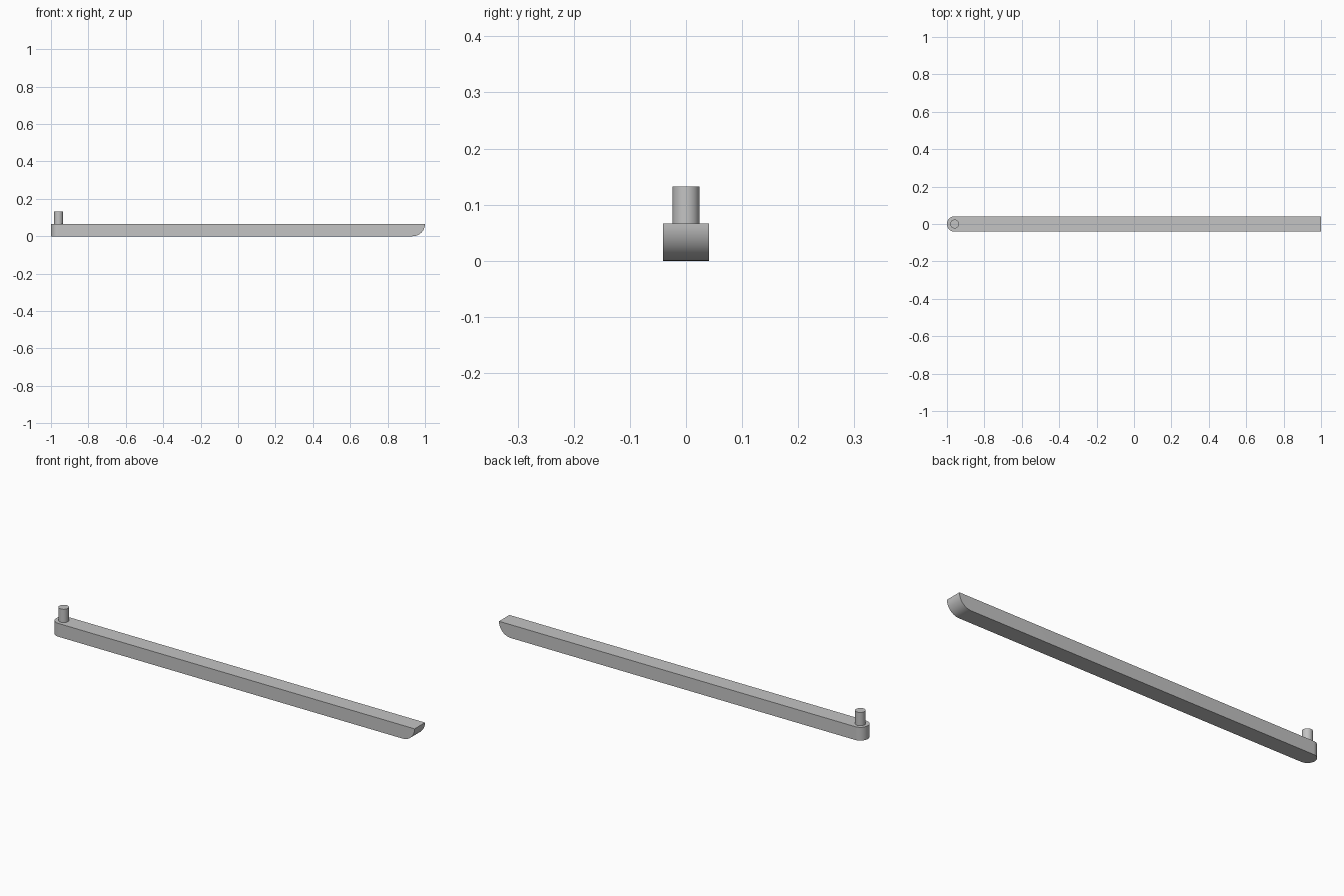
import bpy, bmesh
from math import sin, cos, pi, radians

cube = bpy.data.objects.get("Cube")
if cube:
    bpy.data.objects.remove(cube, do_unlink=True)

HALF_WIDTH, HEIGHT, STEPS = 0.041, 0.066, 16
PIN_X = -1 + HALF_WIDTH
PIN_RADIUS = 0.024

grey = bpy.data.materials.new("light grey")
grey.use_nodes = True
colour = (0.55, 0.55, 0.55, 1)
grey.diffuse_color = colour
grey.node_tree.nodes["Principled BSDF"].inputs["Base Color"].default_value = colour


def finish(bm, name):
    """Turn a bmesh into a named, smooth-shaded object with sharp edges."""
    bmesh.ops.recalc_face_normals(bm, faces=bm.faces)
    mesh = bpy.data.meshes.new(name)
    bm.to_mesh(mesh)
    bm.free()
    mesh.materials.append(grey)
    obj = bpy.data.objects.new(name, mesh)
    bpy.context.collection.objects.link(obj)
    bpy.ops.object.select_all(action='DESELECT')
    obj.select_set(True)
    bpy.context.view_layer.objects.active = obj
    bpy.ops.object.shade_smooth_by_angle(angle=radians(30))
    return obj


# Bar: rectangular sections, rounded in plan at one end, curved underneath at the other
angles = [i * pi / 2 / STEPS for i in range(STEPS + 1)]
sections = [(PIN_X - HALF_WIDTH * cos(a), HALF_WIDTH * sin(a), 0) for a in angles]
sections += [(1 - HEIGHT + HEIGHT * sin(a), HALF_WIDTH, HEIGHT * (1 - cos(a))) for a in angles]

bm = bmesh.new()
rings = [[bm.verts.new((x, y, z)) for y, z in ((-w, low), (w, low), (w, HEIGHT), (-w, HEIGHT))]
         for x, w, low in sections]
for a, b in zip(rings, rings[1:]):
    for i in range(4):
        j = (i + 1) % 4
        bm.faces.new((a[i], a[j], b[j], b[i]))
bmesh.ops.remove_doubles(bm, verts=bm.verts, dist=1e-5)
bmesh.ops.dissolve_limit(bm, angle_limit=radians(0.5), verts=bm.verts, edges=bm.edges)
finish(bm, "bar")

# Pin: upright cylinder standing on the rounded end
bm = bmesh.new()
bmesh.ops.create_cone(bm, cap_ends=True, segments=32, radius1=PIN_RADIUS,
                      radius2=PIN_RADIUS, depth=HEIGHT)
bmesh.ops.translate(bm, verts=bm.verts, vec=(PIN_X, 0, HEIGHT * 1.5))
finish(bm, "pivot_pin")
